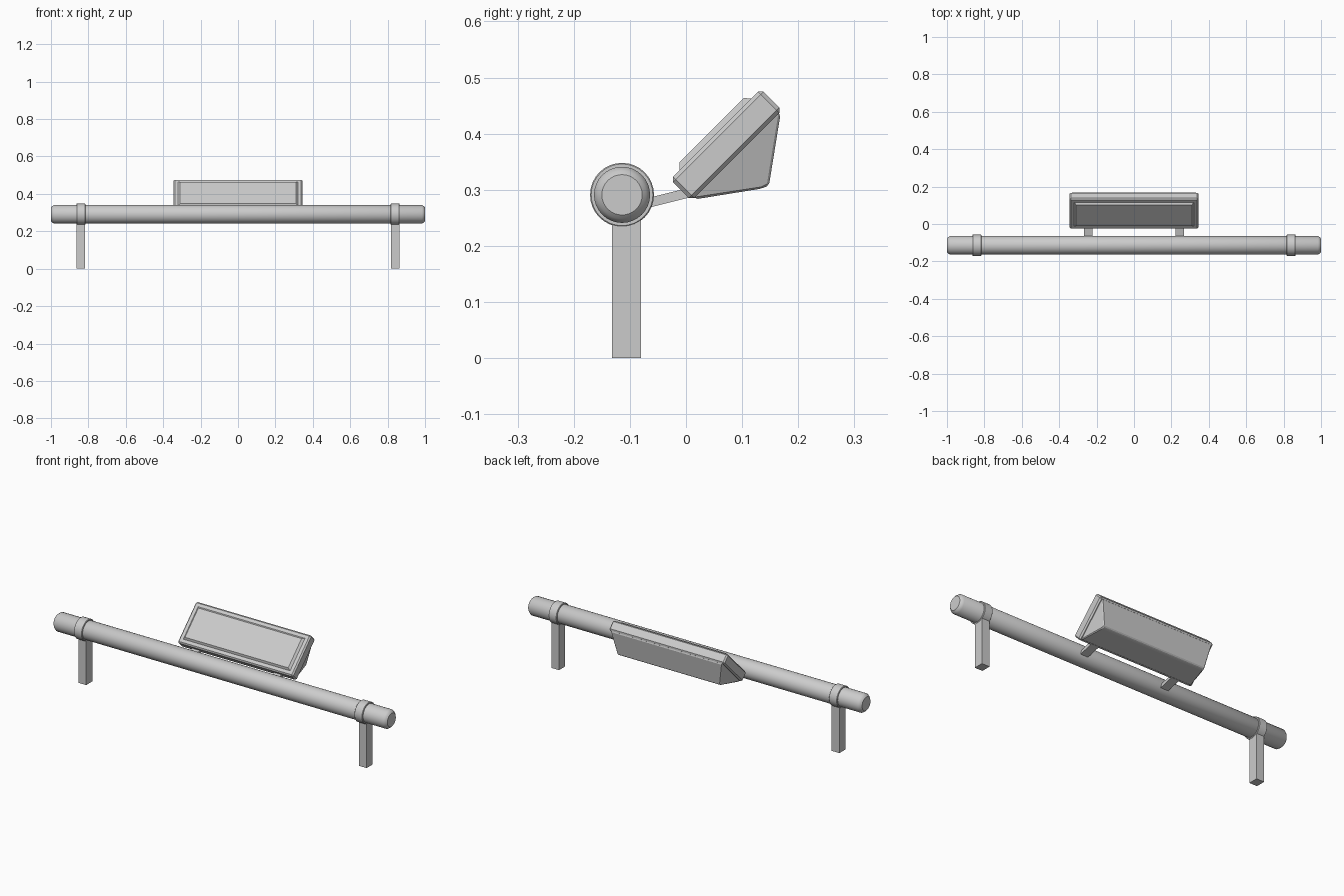
import bpy, bmesh
from math import radians, pi
from mathutils import Matrix, Vector

cube = bpy.data.objects.get("Cube")
if cube:
    bpy.data.objects.remove(cube, do_unlink=True)

grey = bpy.data.materials.new("light_grey")
grey.use_nodes = True
grey.diffuse_color = (0.6, 0.6, 0.6, 1)
grey.node_tree.nodes["Principled BSDF"].inputs["Base Color"].default_value = (0.6, 0.6, 0.6, 1)

BAR = Vector((0, -0.114, 0.291))
# Head frame: local x across, local y up the panel, local z out of the panel
HEAD = Matrix.Translation((0, 0.0715, 0.38)) @ Matrix.Rotation(radians(45), 4, "X")


def finish(name, bm, matrix=Matrix(), bevel=0, segments=1, smooth=False):
    if bevel:
        bmesh.ops.bevel(bm, geom=bm.edges[:], offset=bevel, segments=segments,
                        affect="EDGES", profile=0.5)
    bmesh.ops.recalc_face_normals(bm, faces=bm.faces[:])
    mesh = bpy.data.meshes.new(name)
    bm.to_mesh(mesh)
    bm.free()
    mesh.materials.append(grey)
    obj = bpy.data.objects.new(name, mesh)
    bpy.context.collection.objects.link(obj)
    obj.matrix_world = matrix
    if smooth:
        bpy.ops.object.select_all(action="DESELECT")
        obj.select_set(True)
        bpy.context.view_layer.objects.active = obj
        bpy.ops.object.shade_smooth_by_angle(angle=radians(35))
    return obj


def box(name, size, matrix, bevel=0, segments=1):
    bm = bmesh.new()
    bmesh.ops.create_cube(bm, size=1)
    bmesh.ops.scale(bm, vec=size, verts=bm.verts)
    return finish(name, bm, matrix, bevel, segments)


def loft(name, rings, matrix, bevel=0):
    """Join matching rings of points into a closed solid."""
    bm = bmesh.new()
    loops = [[bm.verts.new(p) for p in ring] for ring in rings]
    n = len(loops[0])
    for a, b in zip(loops, loops[1:]):
        for i in range(n):
            j = (i + 1) % n
            bm.faces.new((a[i], a[j], b[j], b[i]))
    bm.faces.new(loops[0])
    bm.faces.new(loops[-1])
    return finish(name, bm, matrix, bevel)


def lathe_x(name, profile, x):
    """Spin an (x, radius) profile around the bar axis."""
    bm = bmesh.new()
    verts = [bm.verts.new((px, 0, r)) for px, r in profile]
    edges = [bm.edges.new(pair) for pair in zip(verts, verts[1:])]
    bmesh.ops.spin(bm, geom=verts + edges, cent=(0, 0, 0), axis=(1, 0, 0),
                   angle=2 * pi, steps=32, use_duplicate=False)
    bmesh.ops.remove_doubles(bm, verts=bm.verts[:], dist=1e-5)
    return finish(name, bm, Matrix.Translation(BAR + Vector((x, 0, 0))), smooth=True)


def rect(hx, hy, z):
    return [(-hx, -hy, z), (hx, -hy, z), (hx, hy, z), (-hx, hy, z)]


# Long bar with softened ends
end = [(1, 0), (1, 0.036), (0.994, 0.043), (0.984, 0.05)]
lathe_x("bar", [(-x, r) for x, r in end] + end[::-1], 0)

# Collars, legs and head brackets on both sides
collar = [(-0.024, 0.045), (-0.024, 0.055), (-0.022, 0.057),
          (0.022, 0.057), (0.024, 0.055), (0.024, 0.045)]
for side, sx in (("right", -1), ("left", 1)):
    lathe_x(side + "_collar", collar, sx * 0.84)
    box(side + "_leg", (0.046, 0.052, 0.25), Matrix.Translation((sx * 0.84, -0.106, 0.125)))
    box(side + "_bracket", (0.046, 0.12, 0.017),
        Matrix.Translation((sx * 0.245, -0.026, 0.287)) @ Matrix.Rotation(radians(14), 4, "X"))

# Tilted head: frame, raised bevelled panel, tapered rear housing
box("head_frame", (0.69, 0.228, 0.054), HEAD, 0.007)
loft("front_panel", [rect(0.32, 0.09, 0.02), rect(0.32, 0.09, 0.027),
                     rect(0.309, 0.081, 0.037)], HEAD)

# Rear housing outline in (y, z) of the head, wide at the frame and narrow at the ridge
housing = [(0.107, -0.02, 0.335), (0.107, -0.03, 0.335), (0.003, -0.105, 0.308),
           (-0.010, -0.100, 0.308), (-0.107, -0.03, 0.335), (-0.107, -0.02, 0.335)]
loft("rear_housing", [[(sx * hx, y, z) for y, z, hx in housing] for sx in (-1, 1)],
     HEAD, 0.004)
